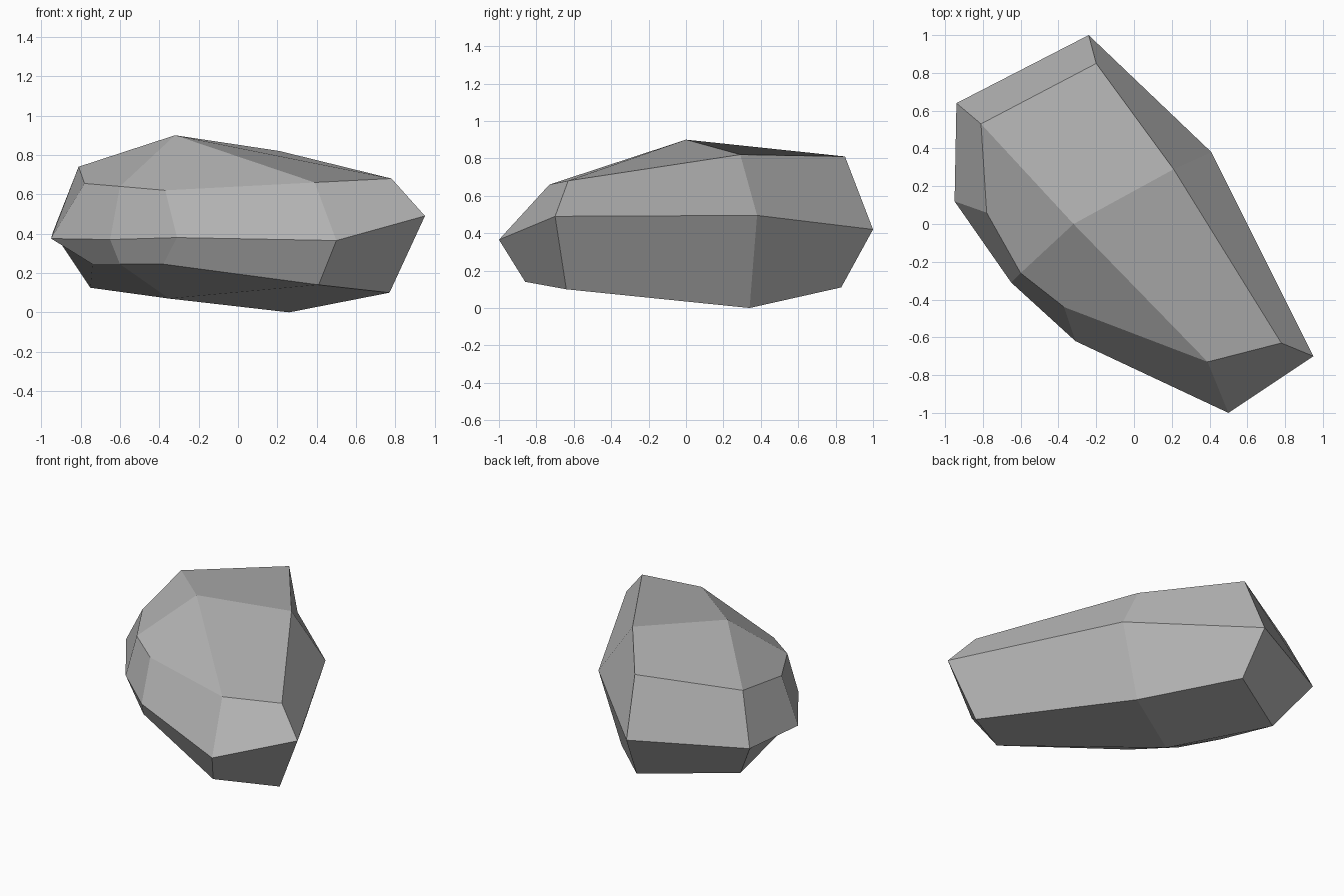
import bpy
import bmesh

# Remove the default cube
default_cube = bpy.data.objects.get("Cube")
if default_cube:
    bpy.data.objects.remove(default_cube, do_unlink=True)


def make_material(name, colour):
    material = bpy.data.materials.new(name)
    material.use_nodes = True
    material.diffuse_color = colour
    shader = next(node for node in material.node_tree.nodes if node.type == "BSDF_PRINCIPLED")
    shader.inputs["Base Color"].default_value = colour
    shader.inputs["Roughness"].default_value = 0.9
    return material


def add_ring(mesh, points):
    return [mesh.verts.new(point) for point in points]


def bridge_rings(mesh, lower, upper):
    """Join two rings of equal length with a band of four-sided facets."""
    count = len(lower)
    for i in range(count):
        following = (i + 1) % count
        mesh.faces.new((lower[i], lower[following], upper[following], upper[i]))


def cap_ring(mesh, ring, peak):
    """Close a ring with four facets, each spanning two of its edges."""
    count = len(ring)
    for i in range(1, count, 2):
        mesh.faces.new((peak, ring[i], ring[(i + 1) % count], ring[(i + 2) % count]))


# Three outlines of the boulder, clockwise from the back
base_outline = [(-.2, .83, .11), (.26, .34, 0), (.77, -.64, .1), (.41, -.86, .14),
                (-.38, -.5, .245), (-.6, -.28, .245), (-.74, -.03, .245), (-.75, .47, .125)]
girth_outline = [(-.24, 1, .42), (.41, .38, .495), (.95, -.7, .49), (.5, -1, .365),
                 (-.31, -.62, .38), (-.65, -.31, .37), (-.95, .12, .375), (-.94, .64, .41)]
crown_outline = [(-.2, .85, .81), (.21, .29, .82), (.78, -.63, .68), (.39, -.73, .66),
                 (-.37, -.44, .62), (-.6, -.26, .64), (-.78, .06, .655), (-.81, .53, .74)]

# Facet bands and caps
mesh = bmesh.new()
base, girth, crown = [add_ring(mesh, outline)
                      for outline in (base_outline, girth_outline, crown_outline)]
bridge_rings(mesh, base, girth)
bridge_rings(mesh, girth, crown)
cap_ring(mesh, crown, mesh.verts.new((-.32, 0, .9)))
cap_ring(mesh, base, mesh.verts.new((-.35, -.1, .07)))
bmesh.ops.recalc_face_normals(mesh, faces=mesh.faces)

# Flat-shaded boulder object
boulder_mesh = bpy.data.meshes.new("boulder")
mesh.to_mesh(boulder_mesh)
mesh.free()
boulder_mesh.materials.append(make_material("stone grey", (.45, .45, .45, 1)))
boulder = bpy.data.objects.new("boulder", boulder_mesh)
bpy.context.collection.objects.link(boulder)
